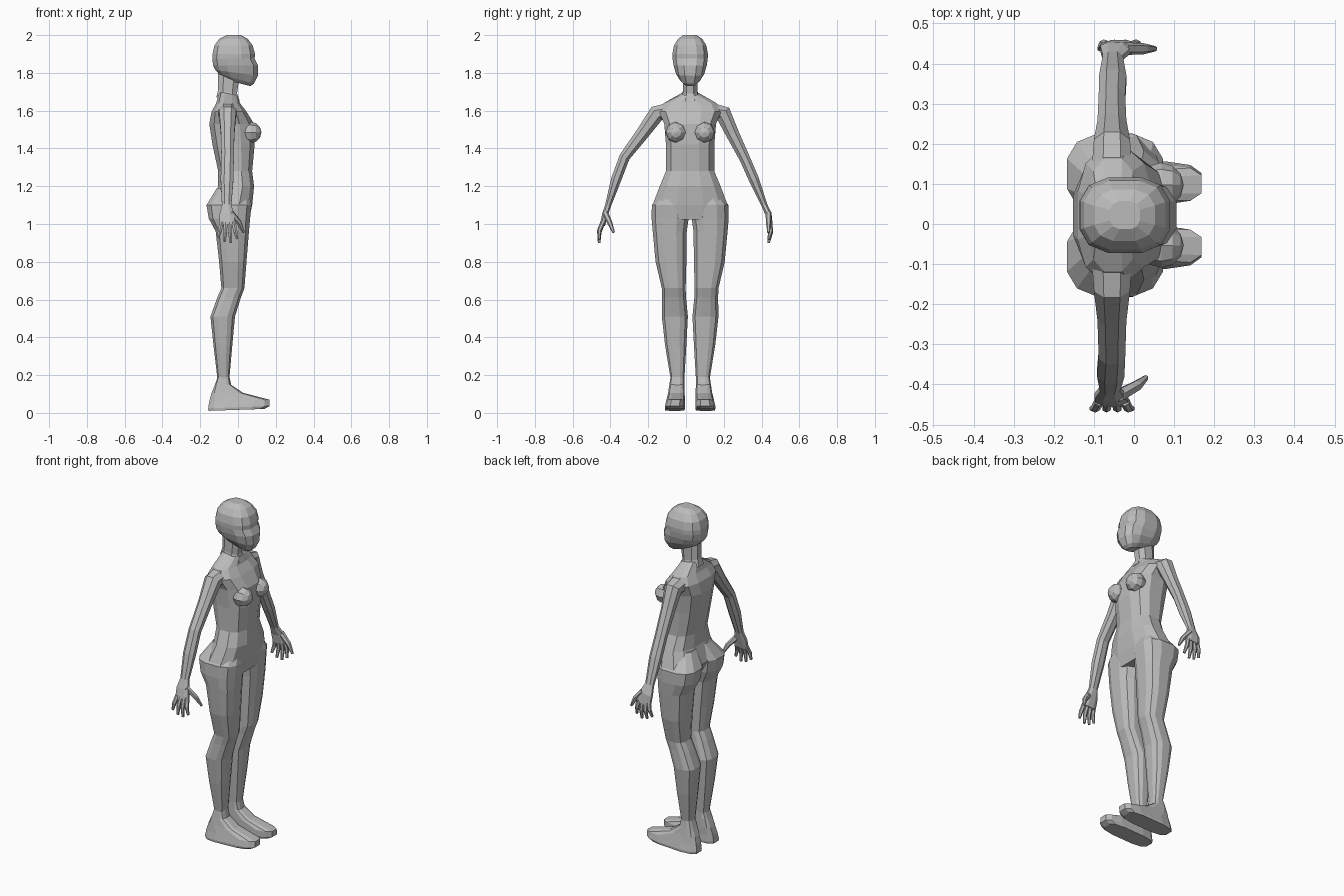
import bpy, bmesh, math
from mathutils import Vector

if "Cube" in bpy.data.objects:
    bpy.data.objects.remove(bpy.data.objects["Cube"])

MID = 0.022  # y of the body's symmetry plane

skin = bpy.data.materials.new("plain grey")
skin.use_nodes = True
GREY = (0.5, 0.5, 0.5, 1)
skin.diffuse_color = GREY
skin.node_tree.nodes["Principled BSDF"].inputs["Base Color"].default_value = GREY


def finish(name, bm):
    bmesh.ops.recalc_face_normals(bm, faces=bm.faces)
    mesh = bpy.data.meshes.new(name)
    bm.to_mesh(mesh)
    bm.free()
    mesh.materials.append(skin)
    obj = bpy.data.objects.new(name, mesh)
    bpy.context.collection.objects.link(obj)
    return obj


def ring(centre, u, v, sides, power):
    """Rounded-box cross-section spanned by half axes u and v."""
    fit = math.cos(math.pi / sides) ** (2 / power)
    pts = []
    for i in range(sides):
        a = 2 * math.pi * (i + 0.5) / sides
        c, s = (math.copysign(abs(t) ** (2 / power) / fit, t)
                for t in (math.cos(a), math.sin(a)))
        pts.append(centre + u * c + v * s)
    return pts


def loft(name, rings):
    bm = bmesh.new()
    rows = [[bm.verts.new(p) for p in r] for r in rings]
    n = len(rows[0])
    for a, b in zip(rows, rows[1:]):
        for i in range(n):
            j = (i + 1) % n
            bm.faces.new((a[i], a[j], b[j], b[i]))
    bm.faces.new(rows[0])
    bm.faces.new(rows[-1])
    return finish(name, bm)


def stack(name, levels, side=1, sides=12, power=2.5):
    """Levels: height, back x, front x, inner y, outer y, forward rise."""
    rings = []
    for z, back, front, y0, y1, rise in levels:
        centre = Vector(((back + front) / 2, MID + side * (y0 + y1) / 2, z))
        u = Vector(((front - back) / 2, 0, rise))
        rings.append(ring(centre, u, Vector((0, (y1 - y0) / 2, 0)), sides, power))
    return loft(name, rings)


def limb(name, path, sides=8, power=2.2):
    """Path: x, y, z, half width along x, half thickness."""
    pts = [Vector(p[:3]) for p in path]
    rings = []
    for i, p in enumerate(path):
        t = (pts[min(i + 1, len(pts) - 1)] - pts[max(i - 1, 0)]).normalized()
        v = t.cross(Vector((1, 0, 0))).normalized()
        rings.append(ring(pts[i], v.cross(t) * p[3], v * p[4], sides, power))
    return loft(name, rings)


def even(rows):
    return [(z, b, f, -w, w, r) for z, b, f, w, r in rows]


# Torso, from the pelvis to the base of the neck
stack("torso", even([
    (1.025, -.10, .060, .17, 0), (1.10, -.14, .075, .199, 0),
    (1.20, -.105, .085, .161, 0), (1.28, -.105, .075, .128, 0),
    (1.42, -.135, .088, .128, 0), (1.53, -.152, .085, .137, 0),
    (1.595, -.14, .045, .165, 0), (1.64, -.115, .01, .14, 0),
    (1.69, -.10, .0, .045, -.01)]), power=2.6)

# Neck and head
stack("neck", even([(1.66, -.115, .01, .05, -.01), (1.70, -.105, -.005, .038, -.01),
                    (1.80, -.105, .01, .038, 0)]), sides=8)
stack("head", even([
    (1.745, -.05, .065, .030, -.015), (1.768, -.10, .085, .052, -.025),
    (1.80, -.12, .105, .075, -.015), (1.84, -.132, .106, .088, 0),
    (1.875, -.136, .088, .093, 0), (1.90, -.135, .090, .094, 0),
    (1.945, -.125, .078, .086, 0), (1.98, -.10, .052, .064, 0),
    (2.0, -.06, .015, .035, 0)]), power=2.7)

for side, label in ((1, "left"), (-1, "right")):
    # Breast: low-poly ball with its pole facing forward
    bm = bmesh.new()
    bmesh.ops.create_uvsphere(bm, u_segments=8, v_segments=6, radius=.056)
    for v in bm.verts:
        x, y, z = v.co
        v.co = (z + .068, MID + side * .075 + y, x + 1.485)
    finish(label + "_breast", bm)

    # Leg with buttock, thigh, knee and calf
    stack(label + "_leg", [
        (1.19, -.112, .05, .005, .13, 0), (1.10, -.167, .072, .004, .203, 0),
        (1.03, -.155, .064, .008, .204, 0), (.96, -.118, .058, .018, .198, 0),
        (.80, -.10, .045, .020, .183, 0), (.66, -.088, .034, .024, .150, 0),
        (.61, -.11, .015, .022, .148, 0), (.51, -.146, -.016, .012, .150, 0),
        (.36, -.13, -.03, .020, .133, 0), (.19, -.11, -.045, .030, .105, 0),
        (.12, -.11, -.03, .030, .105, 0)], side, power=2.7)

    # Foot with flat sole and sloping instep
    stack(label + "_foot", [
        (.016, -.155, .14, .030, .132, .005), (.03, -.158, .168, .027, .134, .006),
        (.066, -.152, .168, .028, .126, .004), (.105, -.14, .03, .029, .117, 0),
        (.15, -.122, -.038, .030, .110, 0), (.19, -.108, -.046, .033, .104, 0)],
        side, sides=12, power=3.4)

# Each arm hangs a little differently: path, then finger and thumb ends
arms = {
    "left": ([(-.055, .14, 1.59, .05, .05), (-.055, .197, 1.585, .045, .044),
              (-.055, .245, 1.48, .036, .035), (-.055, .312, 1.345, .033, .028),
              (-.053, .36, 1.235, .034, .027), (-.053, .415, 1.10, .025, .016),
              (-.045, .437, 1.05, .040, .016), (-.035, .445, .995, .044, .014)],
             .025, .437, (.052, .437, .955)),
    "right": ([(-.055, -.096, 1.59, .05, .05), (-.055, -.155, 1.585, .045, .044),
               (-.055, -.23, 1.48, .036, .035), (-.055, -.325, 1.355, .033, .028),
               (-.058, -.37, 1.235, .034, .027), (-.06, -.412, 1.10, .025, .016),
               (-.06, -.428, 1.05, .038, .016), (-.055, -.442, .995, .042, .014)],
              0, -.46, (.03, -.383, .955)),
}
for label, (path, shift, tip_y, thumb) in arms.items():
    limb(label + "_arm", path)
    px, py, pz = path[-1][:3]
    # Four fingers fanning out from the palm
    for i, length in enumerate((.075, .095, .09, .07)):
        off = (1.5 - i) * .021
        base = Vector((px + off, py, pz + .012))
        tip = Vector((px + off * 1.6, tip_y, pz - length))
        mid = base.lerp(tip, .5) + Vector((0, math.copysign(.008, py), 0))
        limb(f"{label}_finger_{i + 1}", [(*base, .011, .011), (*mid, .010, .010),
                                         (*tip, .006, .006)], sides=6)
    # Thumb pointing forward and down
    root = Vector(path[-2][:3]) + Vector((.02, 0, .01))
    end = Vector(thumb)
    mid = root.lerp(end, .55) + Vector((.008, 0, .004))
    limb(label + "_thumb", [(*root, .016, .014), (*mid, .012, .012),
                            (*end, .006, .006)], sides=6)
